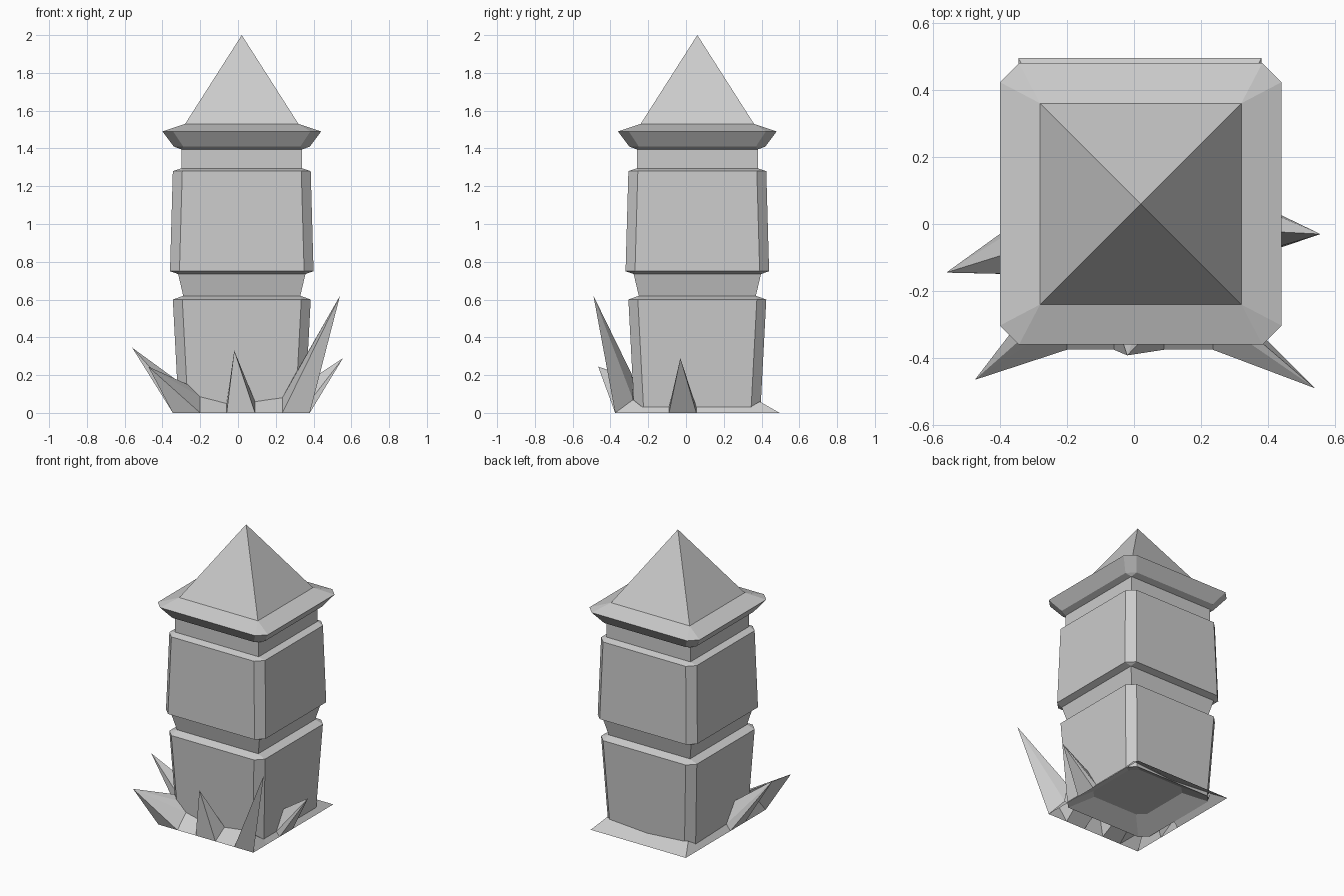
import bpy, bmesh
from mathutils import Vector

CX, CY = 0.02, 0.06  # tower axis


def finish(bm, name, recalc=True):
    bmesh.ops.remove_doubles(bm, verts=bm.verts, dist=0.0005)
    if recalc:
        bmesh.ops.recalc_face_normals(bm, faces=bm.faces)
    me = bpy.data.meshes.new(name)
    bm.to_mesh(me)
    bm.free()
    ob = bpy.data.objects.new(name, me)
    bpy.context.collection.objects.link(ob)
    return ob


def loft(name, profile, cap_bottom=False, cap_top=False):
    """Stack square rings (half width, corner chamfer, z) into a flat-faced shell."""
    bm = bmesh.new()
    rings = []
    for h, c, z in profile:
        k = h - c
        pts = [(-k, -h), (k, -h), (h, -k), (h, k), (k, h), (-k, h), (-h, k), (-h, -k)]
        rings.append([bm.verts.new((CX + x, CY + y, z)) for x, y in pts])
    for a, b in zip(rings, rings[1:]):
        for i in range(8):
            j = (i + 1) % 8
            bm.faces.new((a[i], a[j], b[j], b[i]))
    if cap_bottom:
        bm.faces.new(rings[0][::-1])
    if cap_top:
        bm.faces.new(rings[-1])
    return finish(bm, name, recalc=False)


# Tower, bottom to top
loft("lower_block", [(0.22, 0.05, 0.10), (0.335, 0.05, 0.03), (0.365, 0.05, 0.60), (0.31, 0, 0.62)],
     cap_bottom=True)
loft("lower_neck", [(0.31, 0, 0.62), (0.337, 0, 0.735)])
loft("upper_block", [(0.337, 0, 0.735), (0.38, 0.05, 0.75), (0.365, 0.05, 1.28), (0.32, 0, 1.295)])
loft("upper_neck", [(0.32, 0, 1.295), (0.32, 0, 1.395)])
loft("cornice", [(0.32, 0, 1.395), (0.36, 0.05, 1.41), (0.42, 0.057, 1.49), (0.30, 0, 1.53)])
loft("roof", [(0.30, 0, 1.53), (0, 0, 2.0)])

# Ground skirt stations, anticlockwise: outer x, y (on ground), inner x, y, z (on the wall)
stations = [
    (-0.345, -0.375, -0.31, -0.25, 0.17),
    (-0.20, -0.375, -0.20, -0.28, 0.085),
    (-0.06, -0.375, -0.06, -0.275, 0.05),
    (0.09, -0.375, 0.09, -0.275, 0.06),
    (0.235, -0.375, 0.235, -0.28, 0.08),
    (0.38, -0.375, 0.33, -0.28, 0.07),
    (0.38, -0.23, 0.355, -0.23, 0.03),
    (0.38, -0.09, 0.355, -0.09, 0.03),
    (0.38, 0.055, 0.355, 0.055, 0.03),
    (0.38, 0.34, 0.355, 0.34, 0.03),
    (0.38, 0.495, 0.33, 0.39, 0.06),
    (0.02, 0.495, 0.02, 0.395, 0.035),
    (-0.345, 0.495, -0.29, 0.39, 0.06),
    (-0.345, 0.34, -0.315, 0.34, 0.03),
    (-0.345, 0.01, -0.315, 0.01, 0.04),
    (-0.345, -0.15, -0.32, -0.15, 0.08),
]
# Spikes replace a skirt segment: tip and ridge foot on the wall
spikes = {
    0: ((-0.475, -0.465, 0.245), (-0.265, -0.28, 0.15)),
    2: ((-0.02, -0.392, 0.33), (0.02, -0.285, 0.12)),
    4: ((0.54, -0.49, 0.62), (0.30, -0.285, 0.20)),
    7: ((0.556, -0.03, 0.29), (0.36, -0.02, 0.16)),
    14: ((-0.56, -0.145, 0.345), (-0.32, -0.07, 0.17)),
}
bm = bmesh.new()
outer = [bm.verts.new((s[0], s[1], 0)) for s in stations]
inner = [bm.verts.new(s[2:]) for s in stations]
n = len(stations)
for i in range(n):
    j = (i + 1) % n
    if i in spikes:
        tip, ridge = (bm.verts.new(p) for p in spikes[i])
        loop = [outer[i], outer[j], inner[j], ridge, inner[i]]
        for a, b in zip(loop, loop[1:] + loop[:1]):
            bm.faces.new((a, b, tip))
    else:
        bm.faces.new((outer[i], outer[j], inner[j], inner[i]))
finish(bm, "spiked_skirt", recalc=False)
